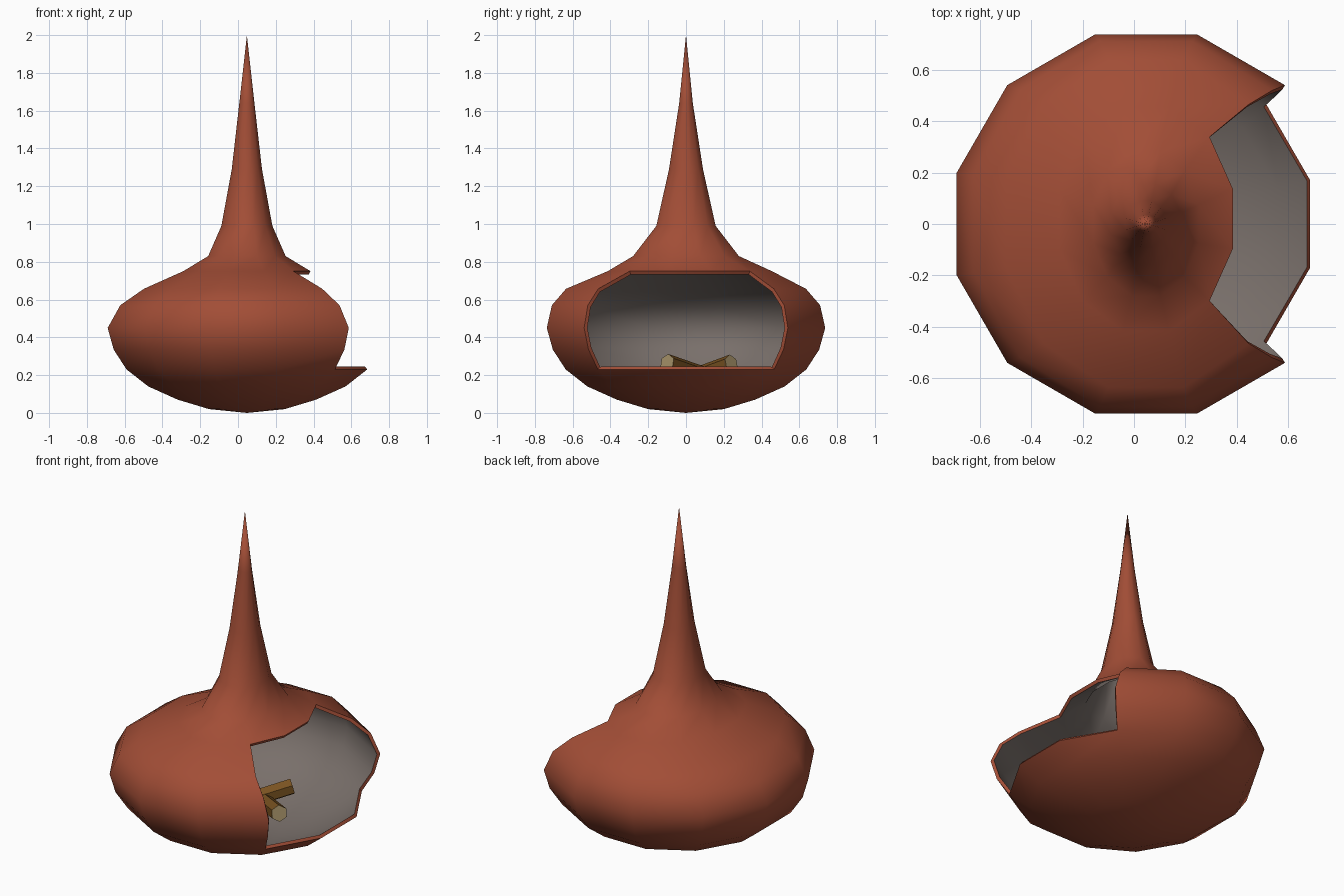
import bpy, bmesh, math
from mathutils import Vector

cube = bpy.data.objects.get("Cube")
if cube:
    bpy.data.objects.remove(cube, do_unlink=True)


def material(name, rgb):
    mat = bpy.data.materials.new(name)
    mat.use_nodes = True
    mat.diffuse_color = (*rgb, 1)
    mat.node_tree.nodes["Principled BSDF"].inputs["Base Color"].default_value = (*rgb, 1)
    return mat


clay = material("terracotta", (0.36, 0.075, 0.037))
soot = material("soot_grey", (0.19, 0.16, 0.145))
bark = material("bark_brown", (0.19, 0.085, 0.015))
wood = material("cut_wood", (0.36, 0.27, 0.13))


def finish(bm, name, mats, angle):
    mesh = bpy.data.meshes.new(name)
    bm.to_mesh(mesh)
    bm.free()
    obj = bpy.data.objects.new(name, mesh)
    bpy.context.collection.objects.link(obj)
    for m in mats:
        mesh.materials.append(m)
    bpy.ops.object.select_all(action="DESELECT")
    obj.select_set(True)
    bpy.context.view_layer.objects.active = obj
    for mod in list(obj.modifiers):
        bpy.ops.object.modifier_apply(modifier=mod.name)
    bpy.ops.object.shade_smooth_by_angle(angle=math.radians(angle))
    return obj


# Clay shell: twelve-sided rings (half width, half depth, height) on an offset axis
SIDES, AXIS = 12, 0.047
RINGS = [(0.2, 0.2, 0.02), (0.366, 0.366, 0.07), (0.522, 0.522, 0.14),
         (0.637, 0.637, 0.23), (0.705, 0.705, 0.335), (0.737, 0.737, 0.45),
         (0.67, 0.71, 0.57), (0.545, 0.635, 0.657), (0.337, 0.435, 0.75),
         (0.205, 0.28, 0.83), (0.135, 0.157, 0.99), (0.08, 0.09, 1.29),
         (0.04, 0.036, 1.64)]
MOUTH_BOTTOM, MOUTH_TOP = 3, 8

bm = bmesh.new()
rings = []
for i, (rx, ry, z) in enumerate(RINGS):
    shift = 0.02 if i == MOUTH_TOP else 0
    ring = []
    for k in range(SIDES):
        a = math.radians(15 + 30 * k)
        s = 1 / math.cos(math.radians(15))
        ring.append(bm.verts.new((AXIS + rx * s * math.cos(a), ry * s * math.sin(a) + shift, z)))
    rings.append(ring)
foot = bm.verts.new((AXIS, 0, 0))
tip = bm.verts.new((AXIS, 0, 2))
for k in range(SIDES):
    n = (k + 1) % SIDES
    bm.faces.new((foot, rings[0][n], rings[0][k]))
    bm.faces.new((tip, rings[-1][k], rings[-1][n]))
    for i in range(len(RINGS) - 1):
        # Leave the three columns facing +x open for the fire mouth
        if k in (0, SIDES - 1, SIDES - 2) and MOUTH_BOTTOM <= i < MOUTH_TOP:
            continue
        bm.faces.new((rings[i][k], rings[i][n], rings[i + 1][n], rings[i + 1][k]))
shell = finish(bm, "fireplace_shell", [clay, soot], 60)

# Wall thickness with a sooty inside and a clay rim
wall = shell.modifiers.new("wall", "SOLIDIFY")
wall.thickness = 0.02
wall.offset = -1
wall.material_offset = 1
wall.material_offset_rim = 0
bpy.ops.object.modifier_apply(modifier=wall.name)
bpy.ops.object.shade_smooth_by_angle(angle=math.radians(60))


# Firewood: hexagonal logs with pale cut ends
def log(name, start, end, radius):
    start, end = Vector(start), Vector(end)
    axis = end - start
    bm = bmesh.new()
    bmesh.ops.create_cone(bm, cap_ends=True, segments=6, radius1=radius,
                          radius2=radius, depth=axis.length)
    for f in bm.faces:
        f.material_index = 1 if len(f.verts) == 6 else 0
    obj = finish(bm, name, [bark, wood], 30)
    obj.location = (start + end) / 2
    obj.rotation_mode = "QUATERNION"
    obj.rotation_quaternion = axis.to_track_quat("Z", "Y")


log("front_log", (0.35, -0.1, 0.265), (-0.08, 0.26, 0.14), 0.048)
log("back_log", (0.2, 0.24, 0.262), (-0.13, -0.09, 0.14), 0.048)
